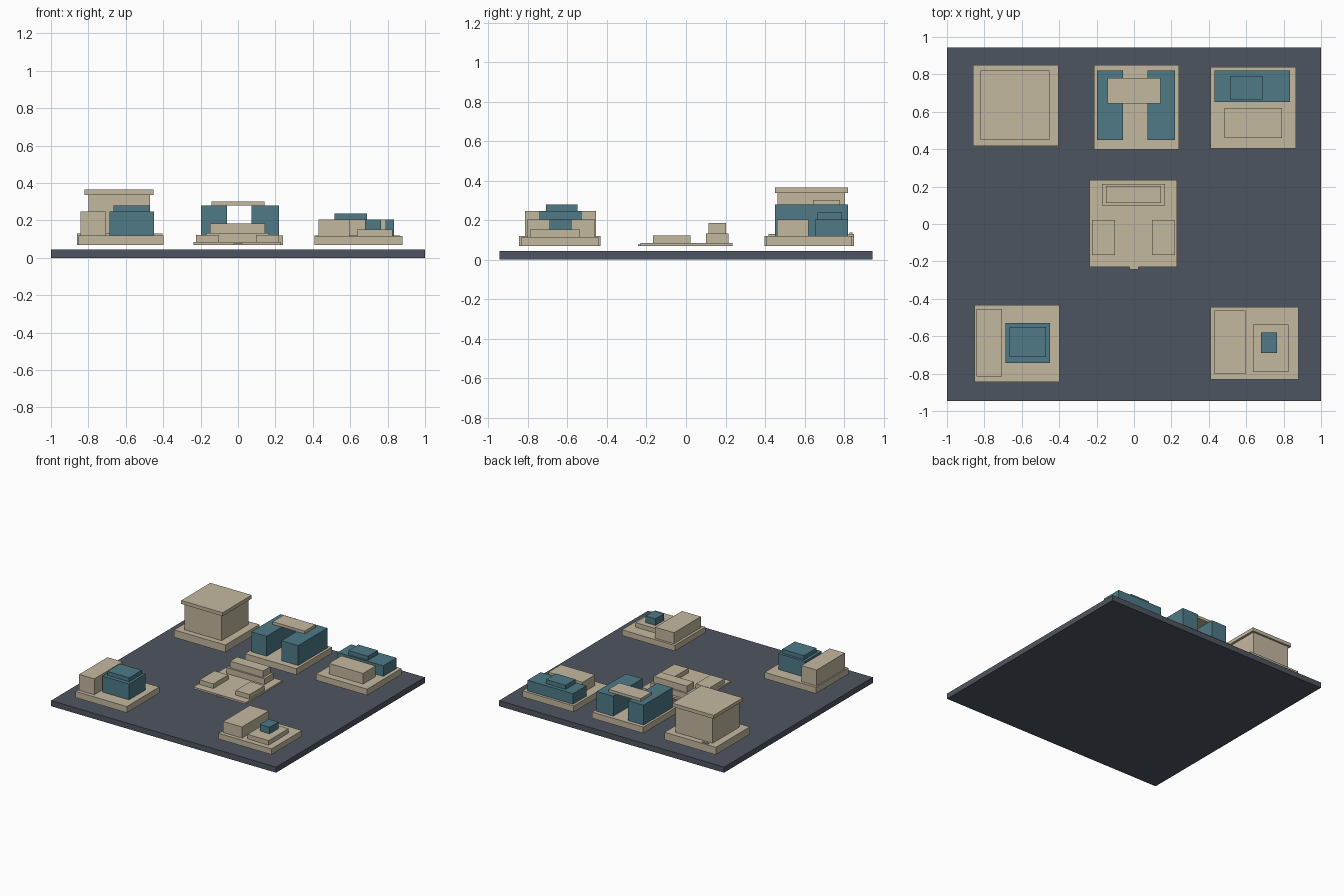
import bpy
import bmesh


def material(name, rgb):
    m = bpy.data.materials.new(name)
    m.diffuse_color = (*rgb, 1)
    return m


SLATE = material("slate", (0.076, 0.091, 0.117))
SAND = material("sand", (0.55, 0.48, 0.35))
TEAL = material("teal", (0.077, 0.195, 0.242))


def box(name, mat, x, y, z):
    """Flat-sided block spanning the given x, y and z ranges."""
    bm = bmesh.new()
    bmesh.ops.create_cube(bm, size=1)
    for v in bm.verts:
        for i, (lo, hi) in enumerate((x, y, z)):
            v.co[i] = hi if v.co[i] > 0 else lo
    me = bpy.data.meshes.new(name)
    bm.to_mesh(me)
    bm.free()
    me.materials.append(mat)
    ob = bpy.data.objects.new(name, me)
    bpy.context.collection.objects.link(ob)
    return ob


# Ground board
box("ground_board", SLATE, (-1, 1), (-0.945, 0.945), (0, 0.045))

BASE = 0.07  # underside of every plinth

# Back left: tall hall with overhanging roof
box("hall_plinth", SAND, (-0.86, -0.405), (0.418, 0.85), (BASE, 0.13))
box("hall_body", SAND, (-0.80, -0.47), (0.463, 0.805), (0.13, 0.337))
box("hall_roof", SAND, (-0.82, -0.452), (0.45, 0.82), (0.337, 0.365))
box("hall_rear_step", SAND, (-0.785, -0.73), (0.829, 0.842), (0.13, 0.137))

# Back centre: twin blocks joined by a bridge
box("twin_plinth", SAND, (-0.215, 0.24), (0.397, 0.85), (BASE, 0.12))
for side, x in (("left", (-0.197, -0.06)), ("right", (0.072, 0.22))):
    box("twin_block_" + side, TEAL, x, (0.45, 0.82), (0.12, 0.28))
box("twin_bridge", SAND, (-0.142, 0.143), (0.643, 0.78), (0.28, 0.302))

# Back right: long block with a lower front wing
box("long_plinth", SAND, (0.41, 0.865), (0.405, 0.84), (BASE, 0.12))
box("long_block", TEAL, (0.43, 0.835), (0.652, 0.82), (0.12, 0.205))
box("long_penthouse", TEAL, (0.517, 0.69), (0.665, 0.79), (0.205, 0.238))
box("long_front_wing", SAND, (0.485, 0.79), (0.46, 0.62), (0.12, 0.205))

# Front right: slab block beside a low terrace with a cube
box("terrace_plinth", SAND, (0.41, 0.88), (-0.832, -0.443), (BASE, 0.116))
box("terrace_slab", SAND, (0.43, 0.597), (-0.802, -0.462), (0.116, 0.205))
box("terrace_low", SAND, (0.637, 0.825), (-0.79, -0.537), (0.116, 0.152))
box("terrace_cube", TEAL, (0.678, 0.765), (-0.69, -0.58), (0.152, 0.205))

# Front left: slab block beside a stepped block
box("stepped_plinth", SAND, (-0.852, -0.397), (-0.845, -0.432), (BASE, 0.12))
box("stepped_slab", SAND, (-0.842, -0.707), (-0.815, -0.455), (0.12, 0.248))
box("stepped_block", TEAL, (-0.687, -0.45), (-0.742, -0.53), (0.12, 0.248))
box("stepped_top", TEAL, (-0.665, -0.47), (-0.71, -0.55), (0.248, 0.28))

# Centre: plaza with two low pavilions and a stepped rear building
box("plaza_plinth", SAND, (-0.237, 0.23), (-0.23, 0.235), (BASE, 0.085))
for side, x in (("left", (-0.225, -0.102)), ("right", (0.095, 0.22))):
    box("plaza_pavilion_" + side, SAND, x, (-0.167, 0.022), (0.085, 0.122))
box("plaza_rear_base", SAND, (-0.172, 0.165), (0.1, 0.215), (0.085, 0.132))
box("plaza_rear_top", SAND, (-0.15, 0.145), (0.113, 0.203), (0.132, 0.185))
box("plaza_front_step", SAND, (-0.025, 0.025), (-0.242, -0.23), (BASE, 0.078))
